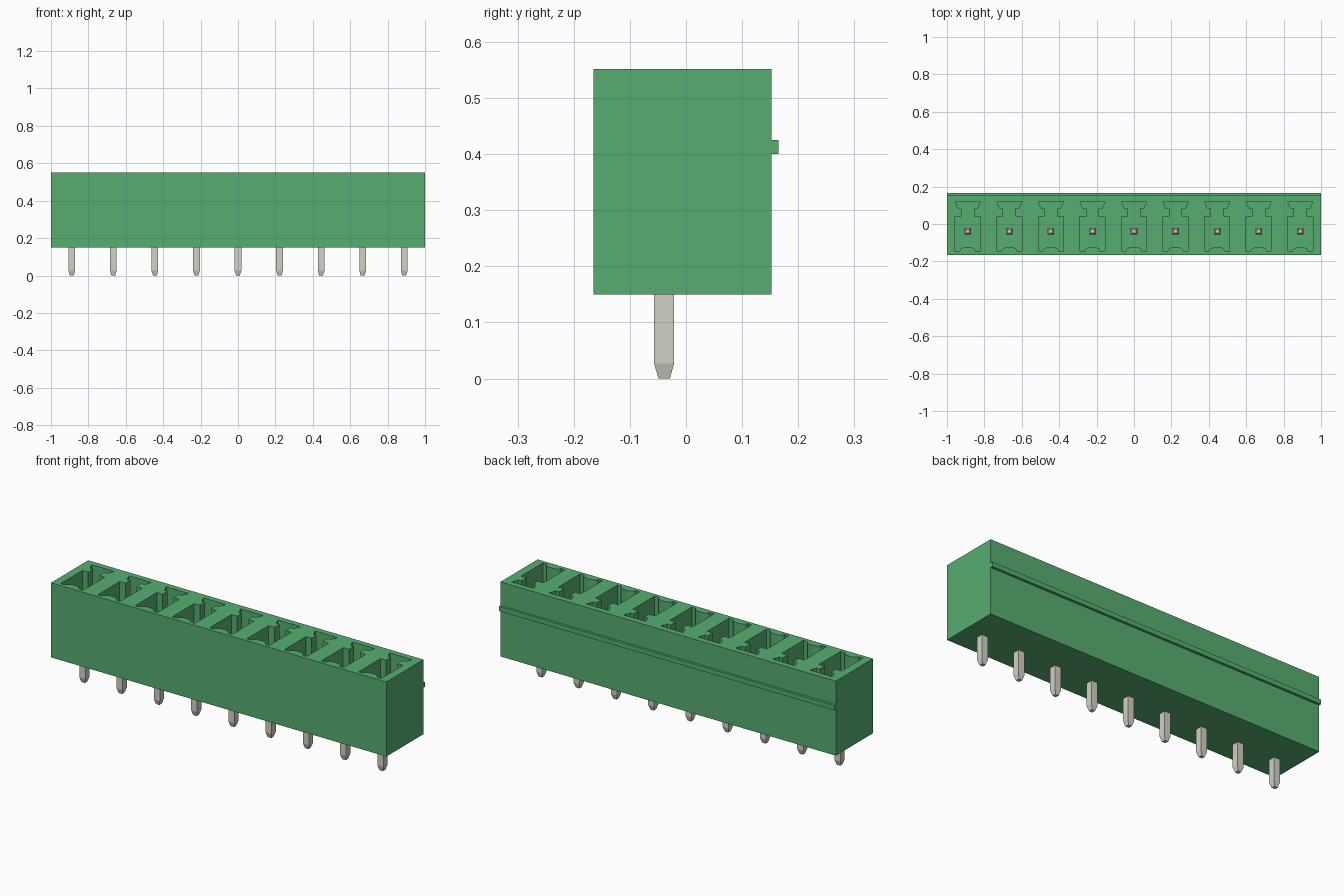
import bpy, bmesh, math
from mathutils import Vector

cube = bpy.data.objects.get("Cube")
if cube:
    bpy.data.objects.remove(cube, do_unlink=True)

COUNT, PITCH, PIN_Y = 9, 2 / 9, -0.039
BOTTOM, TOP, FLOOR = 0.15, 0.552, 0.21
CENTRES = [(i - (COUNT - 1) / 2) * PITCH for i in range(COUNT)]


def material(name, color):
    m = bpy.data.materials.new(name)
    m.diffuse_color = color
    m.use_nodes = True
    m.node_tree.nodes["Principled BSDF"].inputs["Base Color"].default_value = color
    return m


green = material("green plastic", (0.0953, 0.42, 0.1666, 1))
metal = material("pale grey metal", (0.646, 0.639, 0.571, 1))


def prism(bm, points, offset):
    """Extrude a closed outline along an offset."""
    face = bm.faces.new([bm.verts.new(p) for p in points])
    new = bmesh.ops.extrude_face_region(bm, geom=[face])["geom"]
    verts = [g for g in new if isinstance(g, bmesh.types.BMVert)]
    bmesh.ops.translate(bm, verts=verts, vec=Vector(offset))


def make_object(name, bm, mat):
    bmesh.ops.recalc_face_normals(bm, faces=bm.faces[:])
    mesh = bpy.data.meshes.new(name)
    bm.to_mesh(mesh)
    bm.free()
    mesh.materials.append(mat)
    obj = bpy.data.objects.new(name, mesh)
    bpy.context.collection.objects.link(obj)
    return obj


# Housing: side profile with the rear ridge, extruded along its length
side = [(-0.165, BOTTOM), (0.152, BOTTOM), (0.152, 0.40), (0.165, 0.40),
        (0.165, 0.425), (0.152, 0.425), (0.152, TOP), (-0.165, TOP)]
bm = bmesh.new()
prism(bm, [(-1, y, z) for y, z in side], (2, 0, 0))
housing = make_object("housing", bm, green)

# Sockets: keyed outline with a curved rib on the front wall
arc = [(0.042 * math.cos(a), -0.145 + 0.023 * math.sin(a))
       for a in (math.radians(90 - 15 * k) for k in range(7))]
half = arc + [(0.067, -0.145), (0.067, 0.040), (0.033, 0.040),
              (0.033, 0.083), (0.052, 0.083), (0.067, 0.120)]
outline = half + [(-x, y) for x, y in reversed(half[1:])]
bm = bmesh.new()
for cx in CENTRES:
    prism(bm, [(cx + x, y, FLOOR) for x, y in outline], (0, 0, TOP + 0.1 - FLOOR))
cutter = make_object("socket_cutter", bm, green)
cutter.hide_render = True

cut = housing.modifiers.new("sockets", "BOOLEAN")
cut.operation, cut.solver, cut.object = "DIFFERENCE", "EXACT", cutter
bpy.context.view_layer.objects.active = housing
bpy.ops.object.modifier_apply(modifier=cut.name)
bpy.data.objects.remove(cutter, do_unlink=True)

# Pins: square bars with tapered ends
RINGS = [(0.0, 0.010), (0.027, 0.018), (0.423, 0.018), (0.45, 0.010)]
CORNERS = [(-1, -1), (1, -1), (1, 1), (-1, 1)]
for n, cx in enumerate(CENTRES, 1):
    bm = bmesh.new()
    rings = [[bm.verts.new((cx + sx * r, PIN_Y + sy * r, z)) for sx, sy in CORNERS]
             for z, r in RINGS]
    for low, high in zip(rings, rings[1:]):
        for k in range(4):
            j = (k + 1) % 4
            bm.faces.new((low[k], low[j], high[j], high[k]))
    bm.faces.new(rings[0])
    bm.faces.new(rings[-1])
    make_object(f"pin_{n}", bm, metal)
